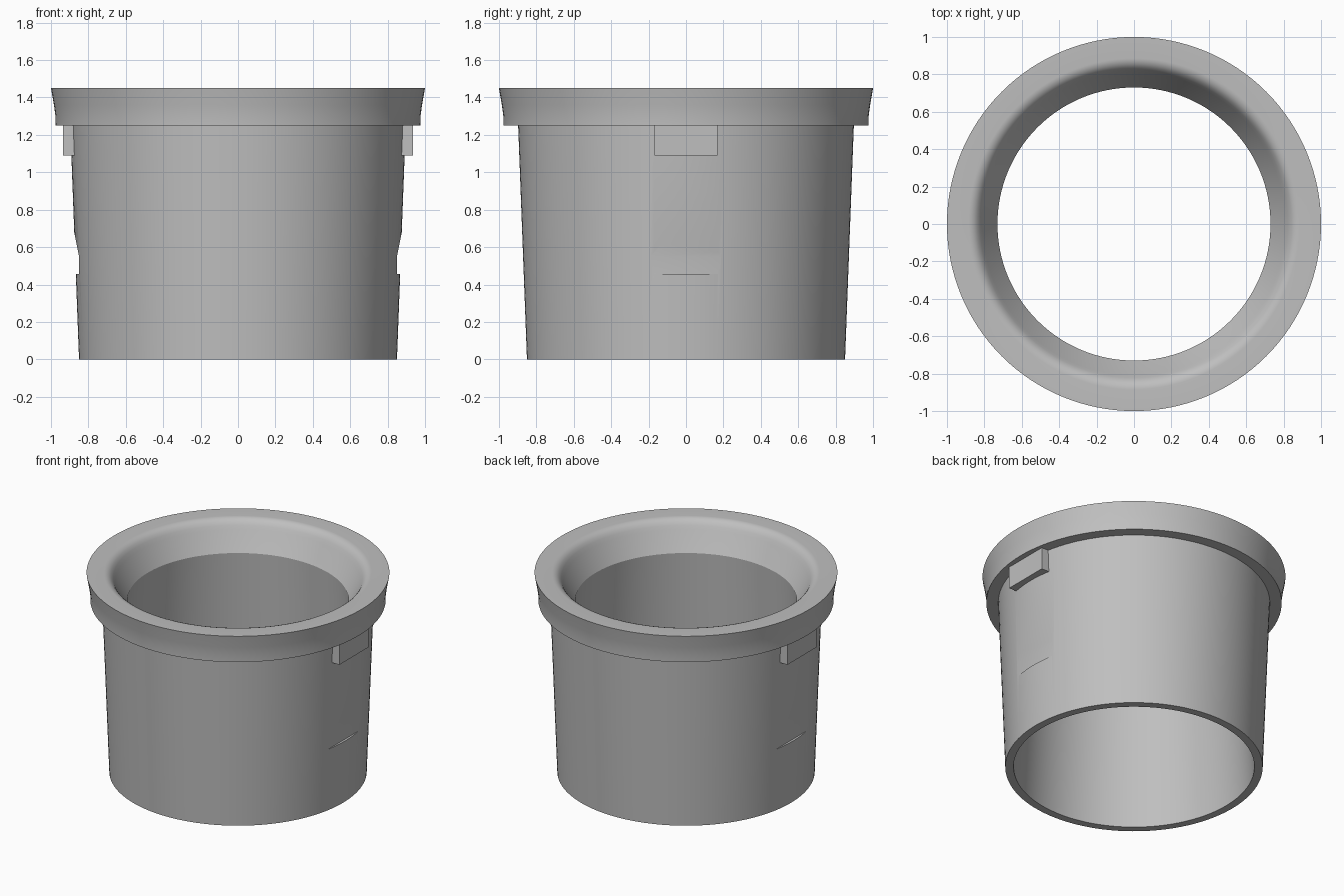
import bpy, bmesh, math

SEGMENTS = 128

cube = bpy.data.objects.get("Cube")
if cube:
    bpy.data.objects.remove(cube)

grey = bpy.data.materials.new("plain grey")
grey.use_nodes = True
colour = (0.52, 0.52, 0.52, 1)
grey.diffuse_color = colour
grey.node_tree.nodes["Principled BSDF"].inputs["Base Color"].default_value = colour


def add_object(name, bm):
    bmesh.ops.recalc_face_normals(bm, faces=bm.faces)
    mesh = bpy.data.meshes.new(name)
    bm.to_mesh(mesh)
    bm.free()
    mesh.materials.append(grey)
    obj = bpy.data.objects.new(name, mesh)
    bpy.context.collection.objects.link(obj)
    return obj


def lathe(name, profile):
    """Revolve a closed (radius, height) outline around z."""
    bm = bmesh.new()
    rings = []
    for i in range(SEGMENTS):
        a = 2 * math.pi * i / SEGMENTS
        rings.append([bm.verts.new((r * math.cos(a), r * math.sin(a), z))
                      for r, z in profile])
    n = len(profile)
    for i, ring in enumerate(rings):
        after = rings[(i + 1) % SEGMENTS]
        for j in range(n):
            k = (j + 1) % n
            bm.faces.new((ring[j], after[j], after[k], ring[k]))
    return add_object(name, bm)


def prism(name, outline, half_width):
    """Extrude an (x, z) outline along y."""
    bm = bmesh.new()
    face = bm.faces.new([bm.verts.new((x, -half_width, z)) for x, z in outline])
    result = bmesh.ops.extrude_face_region(bm, geom=[face])
    moved = [v for v in result["geom"] if isinstance(v, bmesh.types.BMVert)]
    bmesh.ops.translate(bm, verts=moved, vec=(0, 2 * half_width, 0))
    return add_object(name, bm)


# Tapered sleeve with flared rim and funnel mouth
sleeve = lathe("sleeve", [
    (0.85, 0), (0.897, 1.25),
    (0.975, 1.25), (0.976, 1.30), (0.984, 1.36), (1.0, 1.45),
    (0.885, 1.45), (0.873, 1.449), (0.855, 1.443), (0.838, 1.43),
    (0.823, 1.41), (0.81, 1.385), (0.73, 1.25),
    (0.795, 0)])

# Mirrored snap recesses and locating tabs
for side, sign in (("left", 1), ("right", -1)):
    cutter = prism(side + "_recess_cutter", [
        (sign * x, z) for x, z in
        ((0.85, 0.455), (1.1, 0.455), (1.1, 0.68), (0.876, 0.68), (0.85, 0.55))], 0.3)
    cutter.hide_render = True
    cut = sleeve.modifiers.new(side + " recess", "BOOLEAN")
    cut.operation = "DIFFERENCE"
    cut.solver = "EXACT"
    cut.object = cutter
    bpy.context.view_layer.objects.active = sleeve
    bpy.ops.object.modifier_apply(modifier=cut.name)
    bpy.data.objects.remove(cutter)

    prism(side + "_tab", [(sign * x, z) for x, z in
          ((0.86, 1.09), (0.935, 1.09), (0.935, 1.25), (0.86, 1.25))], 0.168)

# Smooth curved walls, crisp rims
bpy.ops.object.select_all(action="DESELECT")
sleeve.select_set(True)
bpy.context.view_layer.objects.active = sleeve
bpy.ops.object.shade_smooth_by_angle(angle=math.radians(30))
